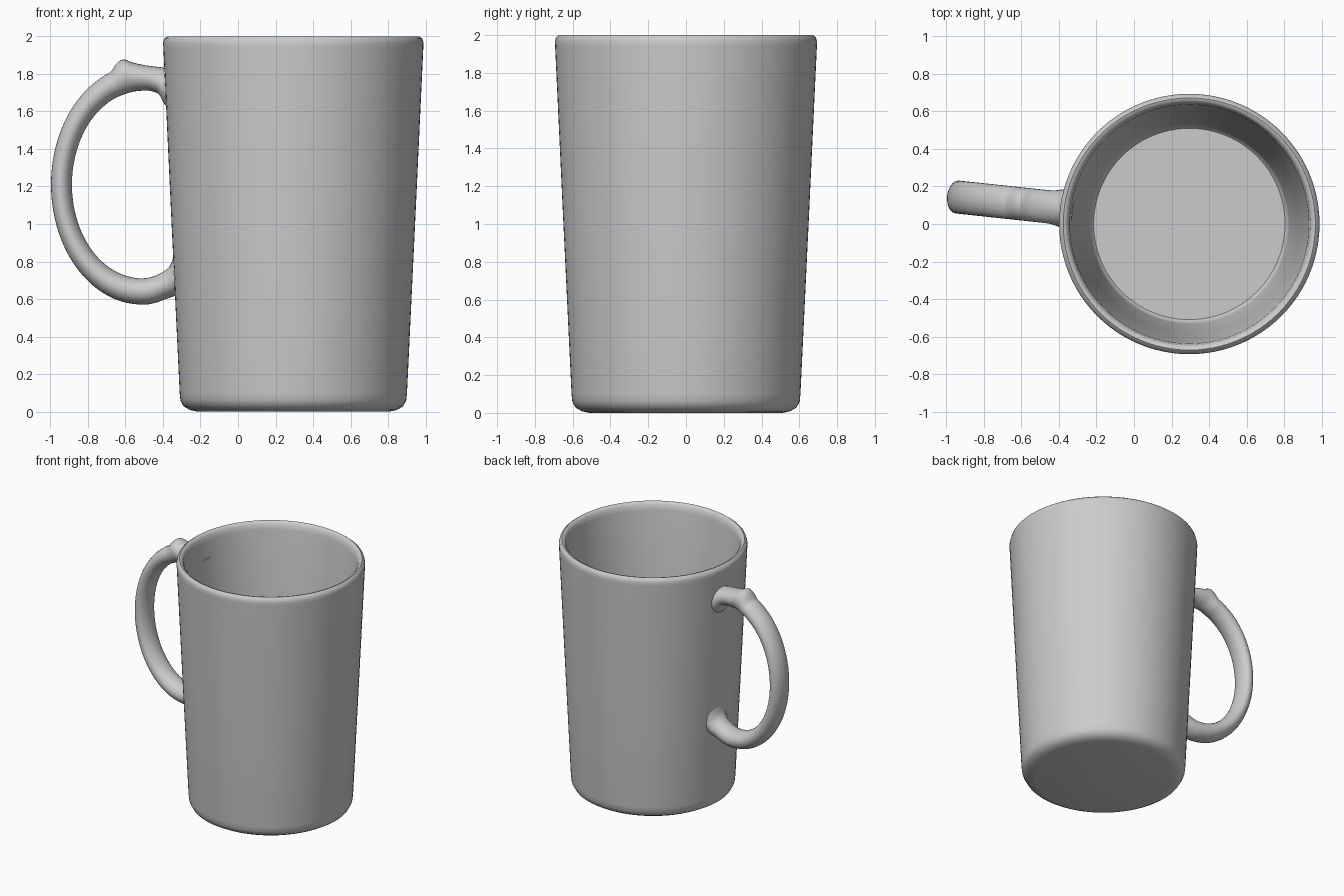
import bpy, bmesh
from math import sin, cos, pi, radians
from mathutils import Vector

if "Cube" in bpy.data.objects:
    bpy.data.objects.remove(bpy.data.objects["Cube"])

CX = 0.295  # mug axis


def finish(bm, name, angle=40):
    bmesh.ops.remove_doubles(bm, verts=bm.verts, dist=1e-5)
    bmesh.ops.recalc_face_normals(bm, faces=bm.faces)
    me = bpy.data.meshes.new(name)
    bm.to_mesh(me)
    bm.free()
    ob = bpy.data.objects.new(name, me)
    bpy.context.collection.objects.link(ob)
    bpy.ops.object.select_all(action='DESELECT')
    ob.select_set(True)
    bpy.context.view_layer.objects.active = ob
    bpy.ops.object.shade_smooth_by_angle(angle=radians(angle))
    return ob


# mug body: outer and inner walls lathed from one profile
profile = [(0, 0), (0.51, 0), (0.55, 0.008), (0.585, 0.028), (0.602, 0.06),
           (0.606, 0.10), (0.65, 1.02), (0.693, 1.94), (0.694, 1.965),
           (0.688, 1.988), (0.672, 2.0), (0.658, 1.996), (0.645, 1.98),
           (0.637, 1.94), (0.583, 1.02), (0.532, 0.15), (0.524, 0.115),
           (0.51, 0.10), (0, 0.10)]
bm = bmesh.new()
verts = [bm.verts.new((r, 0, z)) for r, z in profile]
edges = [bm.edges.new(p) for p in zip(verts, verts[1:])]
bmesh.ops.spin(bm, geom=verts + edges, cent=(0, 0, 0), axis=(0, 0, 1),
               angle=2 * pi, steps=96)
finish(bm, "mug_body").location.x = CX

# handle stations: outer x, outer z, inner x, inner z, half width
stations = [(-0.325, 1.81, -0.345, 1.59, 0.115), (-0.39, 1.832, -0.392, 1.64, 0.10),
            (-0.45, 1.84, -0.42, 1.69, 0.09), (-0.50, 1.847, -0.47, 1.71, 0.088),
            (-0.56, 1.86, -0.52, 1.71, 0.088), (-0.61, 1.877, -0.56, 1.705, 0.088),
            (-0.645, 1.858, -0.595, 1.695, 0.088), (-0.68, 1.81, -0.63, 1.682, 0.088)]
# main loop follows two ellipses
for i in range(13):
    a = radians(116 + i * (270 - 116) / 12)
    stations.append((-0.51 + 0.486 * cos(a), 1.21 + 0.64 * sin(a),
                     -0.51 + 0.376 * cos(a), 1.21 + 0.50 * sin(a), 0.088))
stations += [(-0.44, 0.58, -0.44, 0.725, 0.088), (-0.385, 0.60, -0.385, 0.755, 0.09),
             (-0.34, 0.615, -0.355, 0.79, 0.10), (-0.285, 0.63, -0.335, 0.86, 0.115)]


def catmull(p0, p1, p2, p3, t):
    return [0.5 * (2 * b + (c - a) * t + (2 * a - 5 * b + 4 * c - d) * t * t
                   + (3 * b - a - 3 * c + d) * t ** 3)
            for a, b, c, d in zip(p0, p1, p2, p3)]


# handle: elliptical section swept through the smoothed stations
pts = [stations[0]] + stations + [stations[-1]]
path = [catmull(*pts[i:i + 4], k / 4) for i in range(len(pts) - 3) for k in range(4)]
path.append(stations[-1])
side = Vector((0.107, 1, 0)).normalized()  # handle is turned slightly off axis
bm = bmesh.new()
rings = []
N = 28
for ox, oz, ix, iz, w in path:
    out = Vector((ox, 0.043 - 0.107 * ox, oz))
    inn = Vector((ix, 0.043 - 0.107 * ix, iz))
    mid, half = (out + inn) / 2, (out - inn) / 2
    rings.append([bm.verts.new(mid + half * cos(2 * pi * j / N) + side * w * sin(2 * pi * j / N))
                  for j in range(N)])
for r, s in zip(rings, rings[1:]):
    for j in range(N):
        k = (j + 1) % N
        bm.faces.new((r[j], r[k], s[k], s[j]))
bm.faces.new(rings[0])
bm.faces.new(rings[-1])
finish(bm, "handle", 50)
